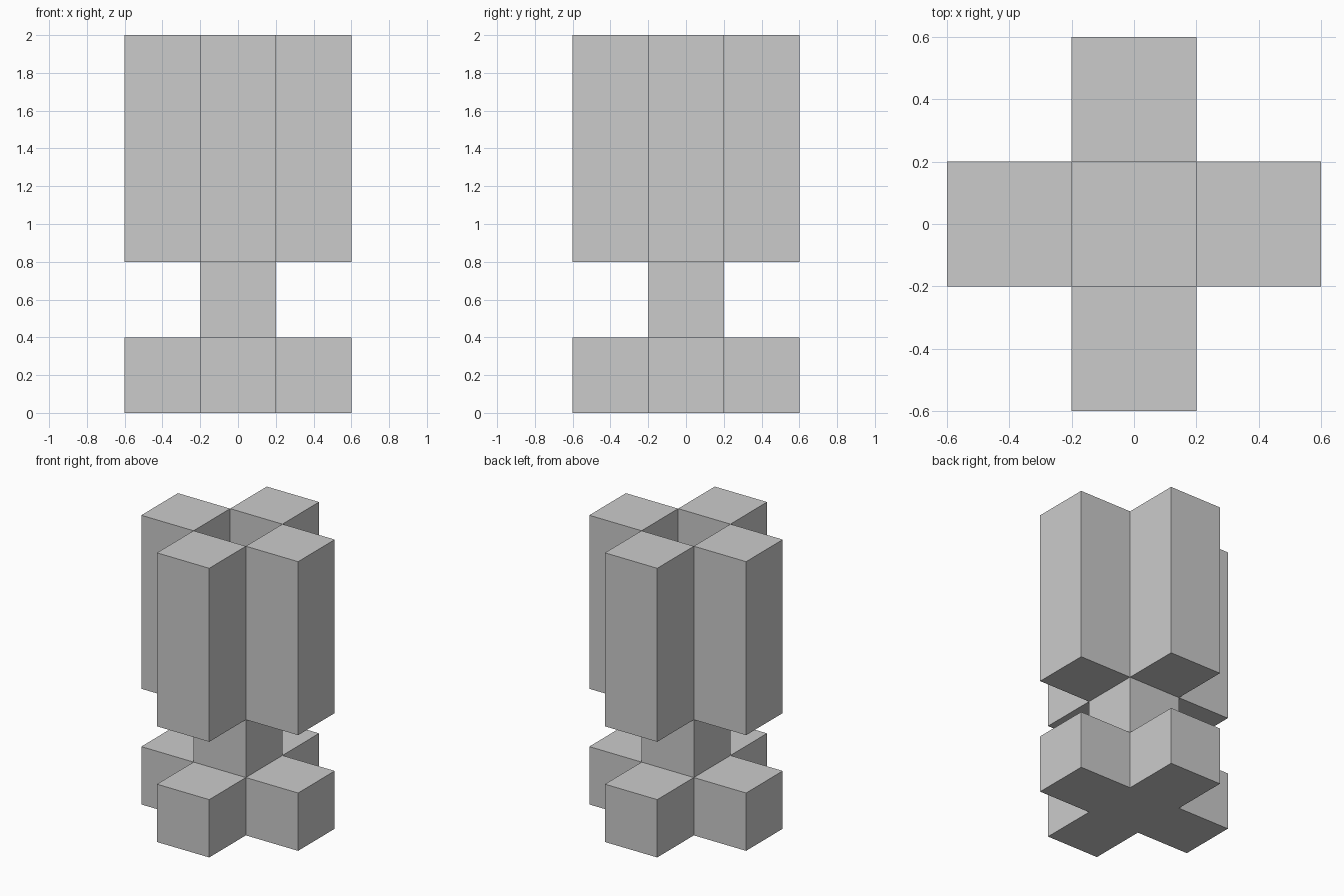
import bpy
import bmesh
from mathutils import Vector

if "Cube" in bpy.data.objects:
    bpy.data.objects.remove(bpy.data.objects["Cube"], do_unlink=True)

UNIT = 0.4  # edge of one cubic cell

grey = bpy.data.materials.new("mid_grey")
grey.use_nodes = True
colour = (0.6, 0.6, 0.6, 1.0)
grey.diffuse_color = colour
grey.node_tree.nodes["Principled BSDF"].inputs["Base Color"].default_value = colour

ARMS = [(1, 0), (-1, 0), (0, 1), (0, -1)]
CENTRE = [(0, 0)]


def layer(columns, level):
    return {(x, y, level) for x, y in columns}


# Goblet: cross-shaped foot, square stem, four-armed cup with a hollow middle
parts = {
    "foot": layer(ARMS + CENTRE, 0),
    "stem": layer(CENTRE, 1),
    "cup": layer(ARMS + CENTRE, 2) | layer(ARMS, 3) | layer(ARMS, 4),
}
solid = set().union(*parts.values())


def add_side(bm, cell, axis, sign):
    """Add the square side of a cell that faces along the signed axis."""
    middle = Vector(cell) + Vector((0, 0, 0.5))
    normal, u, v = Vector(), Vector(), Vector()
    normal[axis] = sign * 0.5
    u[(axis + 1) % 3] = sign * 0.5
    v[(axis + 2) % 3] = 0.5
    corners = (-u - v, u - v, u + v, -u + v)
    bm.faces.new([bm.verts.new((middle + normal + c) * UNIT) for c in corners])


def build(name, cells):
    """Skin the outside of a group of cells and merge flat neighbours."""
    bm = bmesh.new()
    for cell in sorted(cells):
        for axis in range(3):
            for sign in (-1, 1):
                neighbour = list(cell)
                neighbour[axis] += sign
                if tuple(neighbour) not in solid:
                    add_side(bm, cell, axis, sign)
    bmesh.ops.remove_doubles(bm, verts=bm.verts, dist=0.001)
    bmesh.ops.dissolve_limit(bm, angle_limit=0.01, verts=bm.verts, edges=bm.edges)
    mesh = bpy.data.meshes.new(name)
    bm.to_mesh(mesh)
    bm.free()
    mesh.materials.append(grey)
    bpy.context.collection.objects.link(bpy.data.objects.new(name, mesh))


for part_name, part_cells in parts.items():
    build(part_name, part_cells)
